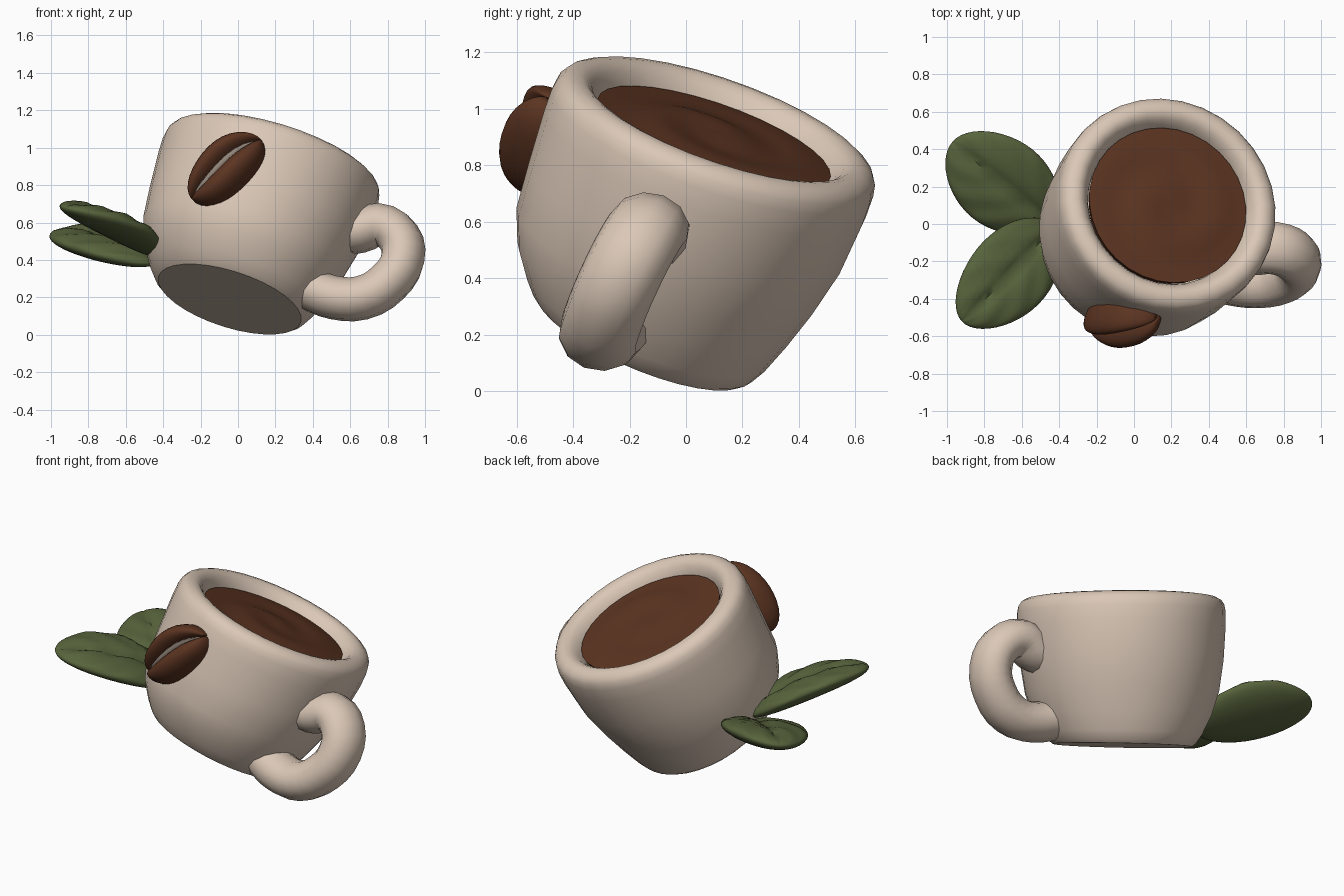
import bpy, bmesh, math
from mathutils import Vector, Matrix

if "Cube" in bpy.data.objects:
    bpy.data.objects.remove(bpy.data.objects["Cube"])


def material(name, rgb):
    m = bpy.data.materials.new(name)
    m.diffuse_color = (*rgb, 1)
    m.use_nodes = True
    m.node_tree.nodes["Principled BSDF"].inputs["Base Color"].default_value = m.diffuse_color
    return m


CREAM = material("cream_ceramic", (0.71, 0.58, 0.475))
BROWN = material("coffee_brown", (0.105, 0.034, 0.015))
GREEN = material("leaf_green", (0.095, 0.125, 0.045))


def frame(origin, x, z):
    """Matrix with z along z, x as close as possible to x."""
    z = Vector(z).normalized()
    x = Vector(x)
    x = (x - z * x.dot(z)).normalized()
    m = Matrix((x, z.cross(x), z)).transposed().to_4x4()
    m.translation = Vector(origin)
    return m


def finish(name, bm, mat, m, angle=50):
    bmesh.ops.recalc_face_normals(bm, faces=bm.faces)
    bm.transform(m)
    me = bpy.data.meshes.new(name)
    bm.to_mesh(me)
    bm.free()
    me.materials.append(mat)
    ob = bpy.data.objects.new(name, me)
    bpy.context.collection.objects.link(ob)
    bpy.ops.object.select_all(action='DESELECT')
    ob.select_set(True)
    bpy.context.view_layer.objects.active = ob
    bpy.ops.object.shade_smooth_by_angle(angle=math.radians(angle))
    return ob


def lathe(name, profile, mat, m, seg, adjust):
    """Revolve (radius, height) points; both ends lie on the axis."""
    bm = bmesh.new()
    rings = []
    for r, t in profile:
        n = 1 if r == 0 else seg
        rings.append([bm.verts.new(adjust(r, math.tau * i / seg, t))
                      for i in range(n)])
    for a, b in zip(rings, rings[1:]):
        for i in range(seg):
            j = (i + 1) % seg
            vs = [a[i % len(a)], a[j % len(a)], b[j % len(b)], b[i % len(b)]]
            bm.faces.new(list(dict.fromkeys(vs)))
    return finish(name, bm, mat, m, 33)


def blob(name, shape, mat, m, u=24, v=16):
    """Unit sphere with poles along x, reshaped point by point."""
    bm = bmesh.new()
    bmesh.ops.create_uvsphere(bm, u_segments=u, v_segments=v, radius=1,
                              matrix=Matrix.Rotation(math.pi / 2, 4, 'Y'))
    for vert in bm.verts:
        vert.co = shape(*vert.co)
    return finish(name, bm, mat, m, 60)


# Tilted cup frame: z is the cup axis, x points to the handle
axis = Vector((0.28, 0.32, 0.908))
cup = frame((0.18, 0.10, 0.897), (0.956, -0.206, -0.206), axis)


# Cup body with thick rounded rim; belly leans outward, foot is cut at a slant
def body(r, a, t):
    x, y = r * math.cos(a), r * math.sin(a)
    belly = math.exp(-((t + 0.56) / 0.2) ** 2)
    slant = -0.06 * y * min(1, max(0, (-t - 0.5) / 0.25))
    return (x - 0.016 * belly, y - 0.026 * belly, t + slant)


lathe("cup", [(0, -0.785), (0.40, -0.785), (0.425, -0.765), (0.46, -0.715),
              (0.515, -0.61), (0.56, -0.48), (0.588, -0.3), (0.602, -0.1),
              (0.602, -0.02), (0.595, 0.02), (0.578, 0.046), (0.55, 0.062),
              (0.52, 0.067), (0.495, 0.06), (0.472, 0.042), (0.452, 0.01),
              (0.435, -0.03), (0.42, -0.1), (0, -0.1)],
      CREAM, cup, 32, body)


# Coffee surface with a faint swirl
def swirl(r, a, t):
    if 0.03 < r < 0.41 and t > -0.05:
        t += 0.012 * math.sin(a - r * 16) * math.sin(math.pi * r / 0.42)
    return (r * math.cos(a), r * math.sin(a), t)


lathe("coffee", [(0, 0.02)] + [(0.0437 * i, 0.02 - 0.02 * (i / 10) ** 2)
                               for i in range(1, 11)]
      + [(0.42, -0.07), (0, -0.07)], BROWN, cup, 32, swirl)

# Handle: tube swept along a path in the plane of the cup axis
path = [(0.50, -0.28), (0.57, -0.255), (0.66, -0.195), (0.785, -0.235),
        (0.845, -0.355), (0.81, -0.51), (0.70, -0.63), (0.55, -0.665), (0.42, -0.65)]
cu = bpy.data.curves.new("handle_path", 'CURVE')
cu.dimensions = '3D'
cu.bevel_depth = 0.118
cu.bevel_resolution = 4
cu.resolution_u = 3
cu.use_fill_caps = True
sp = cu.splines.new('BEZIER')
sp.bezier_points.add(len(path) - 1)
for p, (r, t) in zip(sp.bezier_points, path):
    p.co = (r, 0, t)
    p.handle_left_type = p.handle_right_type = 'AUTO'
tmp = bpy.data.objects.new("handle_path", cu)
bpy.context.collection.objects.link(tmp)
bpy.context.view_layer.update()
me = bpy.data.meshes.new_from_object(
    tmp.evaluated_get(bpy.context.evaluated_depsgraph_get()))
me.materials.clear()
bm = bmesh.new()
bm.from_mesh(me)
bpy.data.objects.remove(tmp)
bpy.data.meshes.remove(me)
for v in bm.verts:  # wider sideways, lower end swung forward
    v.co.y = v.co.y * 1.2 - 0.022 + 0.085 * (v.co.z + 0.1)
finish("handle", bm, CREAM, cup)

# Coffee bean: two halves around a curved slit, pale filling between
bean = frame((-0.063, -0.512, 0.885), (0.77, 0.04, 0.63), (-0.27, -0.88, 0.39))


def slit(p):
    return 0.016 * (1 - p * p) + 0.01 * math.sin(p * 2.6)


def bean_half(side):
    def shape(p, q, r):
        w = math.sqrt(max(0, 1 - p * p))
        b = slit(p) + side * (0.006 * w + (q + w) / 2 * (0.137 - side * 0.014))
        return Vector((p * 0.245, b, r * 0.128))
    return shape


for name, side in (("bean_half_upper", 1), ("bean_half_lower", -1)):
    blob(name, bean_half(side), BROWN, bean)
blob("bean_filling", lambda p, q, r: Vector(
    (p * 0.22, q * 0.02 + slit(p), r * 0.088)), CREAM, bean, 12, 12)


# Leaves: plump pads with a grooved midrib, side veins and a pointed tip
def leaf_shape(length, width, arch, curl):
    def shape(p, q, r):
        s = (p + 1) / 2
        w = math.sqrt(max(1e-6, 1 - p * p))
        y = q * width * (1.03 - 0.1 * p * p)
        z = r * 0.07
        if r > 0:
            rel = abs(q) / w
            z -= 0.03 * w * math.exp(-(rel / 0.16) ** 2)
            z += 0.006 * w * math.sin(22 * s - 9 * rel) * min(1, 3 * r)
        z += curl * q * q + arch * s * (1 - s)
        return Vector((s * length, y, z))
    return shape


for name, base, tip, width, up, arch, curl in (
        ("leaf_back", (-0.44, 0.01, 0.385), (-0.97, 0.44, 0.55), 0.24,
         (-0.12, -0.13, 1), 0.06, 0.02),
        ("leaf_front", (-0.43, -0.01, 0.43), (-0.92, -0.52, 0.68), 0.22,
         (0.41, 0.16, 0.908), 0.13, 0.02)):
    d = Vector(tip) - Vector(base)
    side = Vector(up).cross(d)
    blob(name, leaf_shape(d.length, width, arch, curl), GREEN,
         frame(base, d, d.cross(side)), 36, 24)
